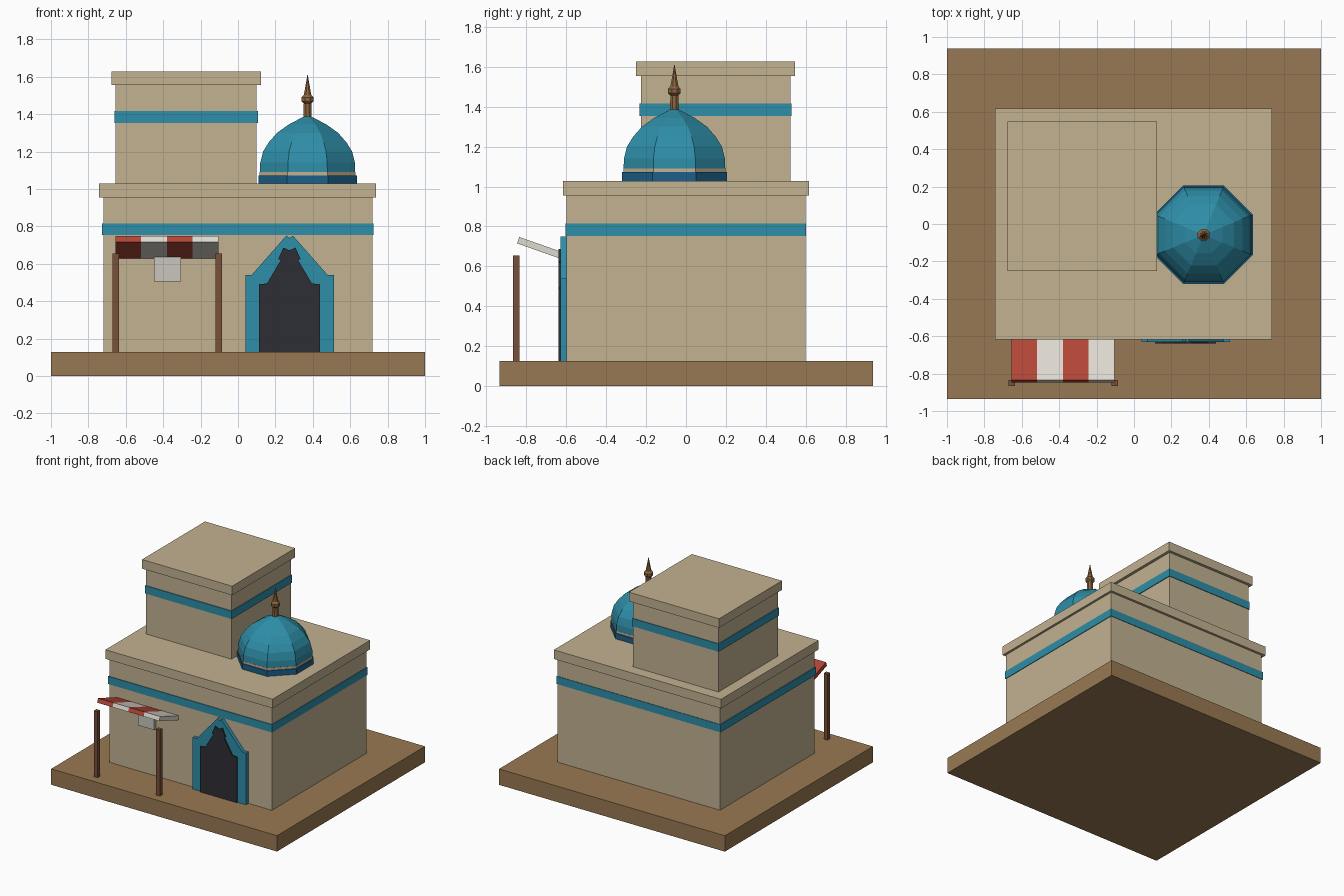
import bpy, bmesh, math
from mathutils import Matrix

if "Cube" in bpy.data.objects:
    bpy.data.objects.remove(bpy.data.objects["Cube"], do_unlink=True)


def material(name, r, g, b):
    """Flat material from 0-255 display values, stored as linear."""
    lin = [((c / 255 + 0.055) / 1.055) ** 2.4 for c in (r, g, b)] + [1]
    m = bpy.data.materials.new(name)
    m.use_nodes = True
    m.diffuse_color = lin
    m.node_tree.nodes["Principled BSDF"].inputs["Base Color"].default_value = lin
    return m


sand = material("sandstone", 194, 178, 145)
earth = material("earth", 153, 121, 83)
teal = material("teal tile", 46, 142, 168)
blue = material("deep blue tile", 28, 95, 138)
bronze = material("bronze", 140, 101, 64)
wood = material("dark wood", 121, 80, 58)
red = material("red cloth", 178, 70, 54)
white = material("white cloth", 222, 218, 208)
dark = material("dark doorway", 45, 45, 54)
pale = material("pale sign", 200, 198, 190)


def finish(name, bm, mat):
    bmesh.ops.recalc_face_normals(bm, faces=bm.faces)
    me = bpy.data.meshes.new(name)
    bm.to_mesh(me)
    bm.free()
    me.materials.append(mat)
    ob = bpy.data.objects.new(name, me)
    bpy.context.collection.objects.link(ob)
    return ob


def box(name, xs, ys, zs, mat):
    bm = bmesh.new()
    bmesh.ops.create_cube(bm, size=1)
    for v in bm.verts:
        for i, (lo, hi) in enumerate((xs, ys, zs)):
            v.co[i] = lo if v.co[i] < 0 else hi
    return finish(name, bm, mat)


def lathe(name, profile, sides, mat, centre=(0.372, -0.058)):
    """Faceted turned solid, flat sides facing the axes."""
    bm = bmesh.new()
    rings = []
    for r, z in profile:
        ring = []
        for i in range(sides):
            a = math.tau * (i + 0.5) / sides
            ring.append(bm.verts.new((centre[0] + r * math.cos(a),
                                      centre[1] + r * math.sin(a), z)))
        rings.append(ring)
    for low, high in zip(rings, rings[1:]):
        for i in range(sides):
            j = (i + 1) % sides
            bm.faces.new((low[i], low[j], high[j], high[i]))
    bm.faces.new(rings[0])
    bm.faces.new(rings[-1])
    return finish(name, bm, mat)


def arch_plate(name, half, x, y_front, y_back, mat):
    """Extruded outline mirrored about x; half runs from bottom to centre."""
    bm = bmesh.new()
    outline = half + [(-u, z) for u, z in reversed(half) if u != 0]
    face = bm.faces.new([bm.verts.new((x + u, y_front, z)) for u, z in outline])
    new = bmesh.ops.extrude_face_region(bm, geom=[face])["geom"]
    verts = [v for v in new if isinstance(v, bmesh.types.BMVert)]
    bmesh.ops.translate(bm, verts=verts, vec=(0, y_back - y_front, 0))
    return finish(name, bm, mat)


# Ground slab
box("ground_slab", (-1, 1), (-0.935, 0.937), (0, 0.127), earth)

# Main hall and tower, each with a tile band and a cornice
box("hall_walls", (-0.72, 0.72), (-0.6, 0.598), (0.125, 0.96), sand)
box("hall_band", (-0.727, 0.725), (-0.605, 0.602), (0.753, 0.815), teal)
box("hall_cornice", (-0.742, 0.738), (-0.617, 0.617), (0.955, 1.028), sand)
box("tower_walls", (-0.655, 0.1), (-0.226, 0.525), (1.02, 1.56), sand)
box("tower_band", (-0.661, 0.106), (-0.232, 0.53), (1.353, 1.416), teal)
box("tower_cornice", (-0.675, 0.123), (-0.25, 0.547), (1.555, 1.628), sand)

# Octagonal dome on its drum
out = 1 / math.cos(math.pi / 8)
lathe("dome_drum", [(0.263 * out, 1.02), (0.263 * out, 1.072)], 8, blue)
lathe("dome_ring", [(0.256 * out, 1.072), (0.256 * out, 1.09)], 8, sand)
dome = [(0.255, 1.088), (0.253, 1.14), (0.238, 1.2), (0.207, 1.25),
        (0.163, 1.3), (0.1, 1.345), (0.02, 1.387)]
lathe("dome", [(r * out, z) for r, z in dome], 8, teal)

# Finial
lathe("finial_rod", [(0.024, 1.37), (0.022, 1.46)], 8, bronze)
lathe("finial_ball", [(0.012, 1.448), (0.034, 1.468), (0.034, 1.49),
                      (0.012, 1.512)], 8, bronze)
lathe("finial_spike", [(0.022, 1.5), (0.001, 1.61)], 8, bronze)

# Pointed doorway
arch_plate("door_frame", [(-0.236, 0.125), (-0.236, 0.54), (-0.203, 0.54),
                          (-0.018, 0.75), (0, 0.738)], 0.276, -0.63, -0.595, teal)
arch_plate("door", [(-0.163, 0.125), (-0.163, 0.49), (-0.12, 0.495),
                    (-0.046, 0.62), (-0.06, 0.625), (-0.032, 0.686),
                    (0, 0.672)], 0.275, -0.64, -0.6, dark)

# Striped awning tilted up away from the wall
tilt = Matrix.Translation((0, -0.71, 0.685)) @ Matrix.Rotation(-0.34, 4, "X")
for i in range(4):
    left = -0.655 + i * 0.1375
    strip = box(f"awning_strip_{i + 1}", (left, left + 0.1375), (-0.139, 0.139),
                (-0.017, 0.017), (red, white)[i % 2])
    strip.data.transform(tilt)

# Awning posts and hanging sign
for side, x in (("right", -0.653), ("left", -0.102)):
    box(f"awning_post_{side}", (x - 0.017, x + 0.017), (-0.867, -0.834),
        (0.125, 0.655), wood)
box("sign", (-0.45, -0.305), (-0.625, -0.6), (0.505, 0.645), pale)
